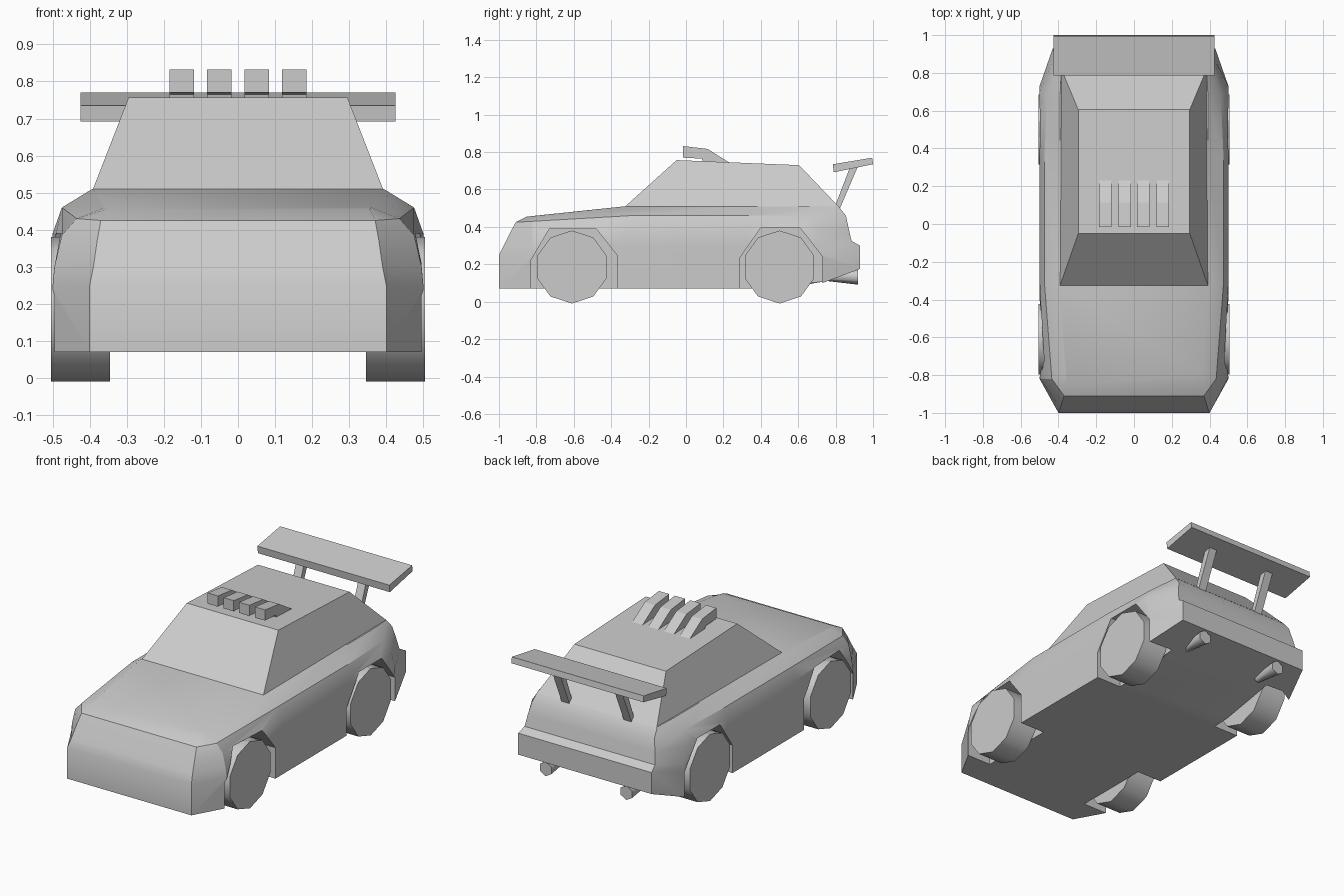
import bpy, bmesh, math
from mathutils import Matrix

if "Cube" in bpy.data.objects:
    bpy.data.objects.remove(bpy.data.objects["Cube"])


def make(name, verts, faces, angle=None):
    me = bpy.data.meshes.new(name)
    me.from_pydata(verts, [], faces)
    bm = bmesh.new()
    bm.from_mesh(me)
    bmesh.ops.recalc_face_normals(bm, faces=bm.faces)
    bm.to_mesh(me)
    bm.free()
    ob = bpy.data.objects.new(name, me)
    bpy.context.collection.objects.link(ob)
    if angle:
        smooth(ob, angle)
    return ob


def smooth(ob, angle):
    bpy.ops.object.select_all(action='DESELECT')
    ob.select_set(True)
    bpy.context.view_layer.objects.active = ob
    bpy.ops.object.shade_smooth_by_angle(angle=math.radians(angle))


def prism(name, profile, x0, x1):
    """Extrude a (y, z) profile from x0 to x1."""
    n = len(profile)
    verts = [(x, y, z) for x in (x0, x1) for y, z in profile]
    faces = [(i, (i + 1) % n, n + (i + 1) % n, n + i) for i in range(n)]
    return make(name, verts, faces + [tuple(range(n)), tuple(range(n, 2 * n))])


def cone(name, sides, r1, r2, depth, matrix, angle):
    bm = bmesh.new()
    bmesh.ops.create_cone(bm, cap_ends=True, segments=sides, radius1=r1,
                          radius2=r2, depth=depth, matrix=matrix)
    me = bpy.data.meshes.new(name)
    bm.to_mesh(me)
    bm.free()
    ob = bpy.data.objects.new(name, me)
    bpy.context.collection.objects.link(ob)
    smooth(ob, angle)


# Body shell: half outlines from sill to shoulder, front corner to rear corner
half_rings = [
    [(.40, -1, .07), (.50, -.82, .07), (.50, -.3, .07), (.50, .33, .07), (.50, .73, .10), (.43, .93, .175)],
    [(.40, -1, .25), (.50, -.82, .25), (.50, -.3, .25), (.50, .33, .25), (.50, .73, .25), (.43, .93, .30)],
    [(.39, -.975, .30), (.495, -.82, .30), (.50, -.3, .30), (.50, .33, .30), (.50, .73, .29), (.42, .885, .325)],
    [(.38, -.94, .37), (.475, -.82, .385), (.50, -.3, .39), (.50, .33, .39), (.50, .70, .39), (.41, .87, .39)],
    [(.37, -.91, .425), (.435, -.82, .43), (.475, -.3, .46), (.475, .33, .46), (.46, .68, .46), (.395, .855, .46)],
    [(.355, -.85, .455), (.36, -.80, .46), (.393, -.33, .51), (.393, .33, .51), (.393, .65, .51), (.385, .815, .51)],
]
verts, faces = [], []
for ring in half_rings:
    verts += ring + [(-x, y, z) for x, y, z in reversed(ring)]
n = 12
for r in range(len(half_rings) - 1):
    for i in range(n):
        j = (i + 1) % n
        faces.append((r * n + i, r * n + j, r * n + n + j, r * n + n + i))
for base, split in ((0, 3), (5 * n, 2)):      # floor and top, each in two parts
    faces.append([base + i for i in [*range(split + 1), *range(11 - split, 12)]])
    faces.append([base + i for i in range(split, 12 - split)])
body = make("body", verts, faces)

# Wheel arches cut out of the body
arches = [
    [(-.83, 0), (-.83, .22), (-.73, .39), (-.48, .39), (-.37, .25), (-.37, 0)],
    [(.285, 0), (.285, .23), (.40, .395), (.61, .395), (.73, .24), (.73, 0)],
]
for arch in arches:
    for s in (-1, 1):
        cutter = prism("arch_cutter", arch, s * .34, s * .6)
        cutter.hide_render = True
        mod = body.modifiers.new("arch", 'BOOLEAN')
        mod.operation = 'DIFFERENCE'
        mod.solver = 'EXACT'
        mod.object = cutter
        bpy.context.view_layer.objects.active = body
        bpy.ops.object.modifier_apply(modifier=mod.name)
        bpy.data.objects.remove(cutter)
smooth(body, 28)

# Cabin with sloped windows and flat roof
cabin = [(.393, -.33, .505), (.385, .82, .505), (.295, .605, .73), (.295, -.05, .757)]
make("cabin", cabin + [(-x, y, z) for x, y, z in cabin],
     [(0, 1, 2, 3), (4, 5, 6, 7), (0, 3, 7, 4), (1, 2, 6, 5), (2, 3, 7, 6), (0, 1, 5, 4)])

# Ten-sided wheels and tapered exhausts
for s in (-1, 1):
    for label, y in (("front", -.61), ("rear", .50)):
        cone(label + "_wheel", 10, .195, .195, .16,
             Matrix.Translation((s * .425, y, .1855)) @ Matrix.Rotation(math.pi / 2, 4, 'Y')
             @ Matrix.Rotation(math.pi / 2, 4, 'Z'), 40)
    cone("exhaust", 6, .022, .042, .17,
         Matrix.Translation((s * .26, .835, .133)) @ Matrix.Rotation(-math.pi / 2, 4, 'X'), 65)

# Rear wing and its struts
prism("rear_wing", [(.785, .735), (.995, .77), (1, .735), (.79, .692)], -.425, .425)
for x in (-.2, .2):
    prism("wing_strut", [(.785, .48), (.815, .48), (.92, .725), (.875, .715)], x - .025, x + .025)

# Row of roof scoops
scoop = [(-.015, .77), (-.015, .832), (.115, .817), (.23, .745), (.09, .745), (.085, .765)]
for x in (-.152, -.05, .05, .152):
    prism("roof_scoop", scoop, x - .033, x + .033)
